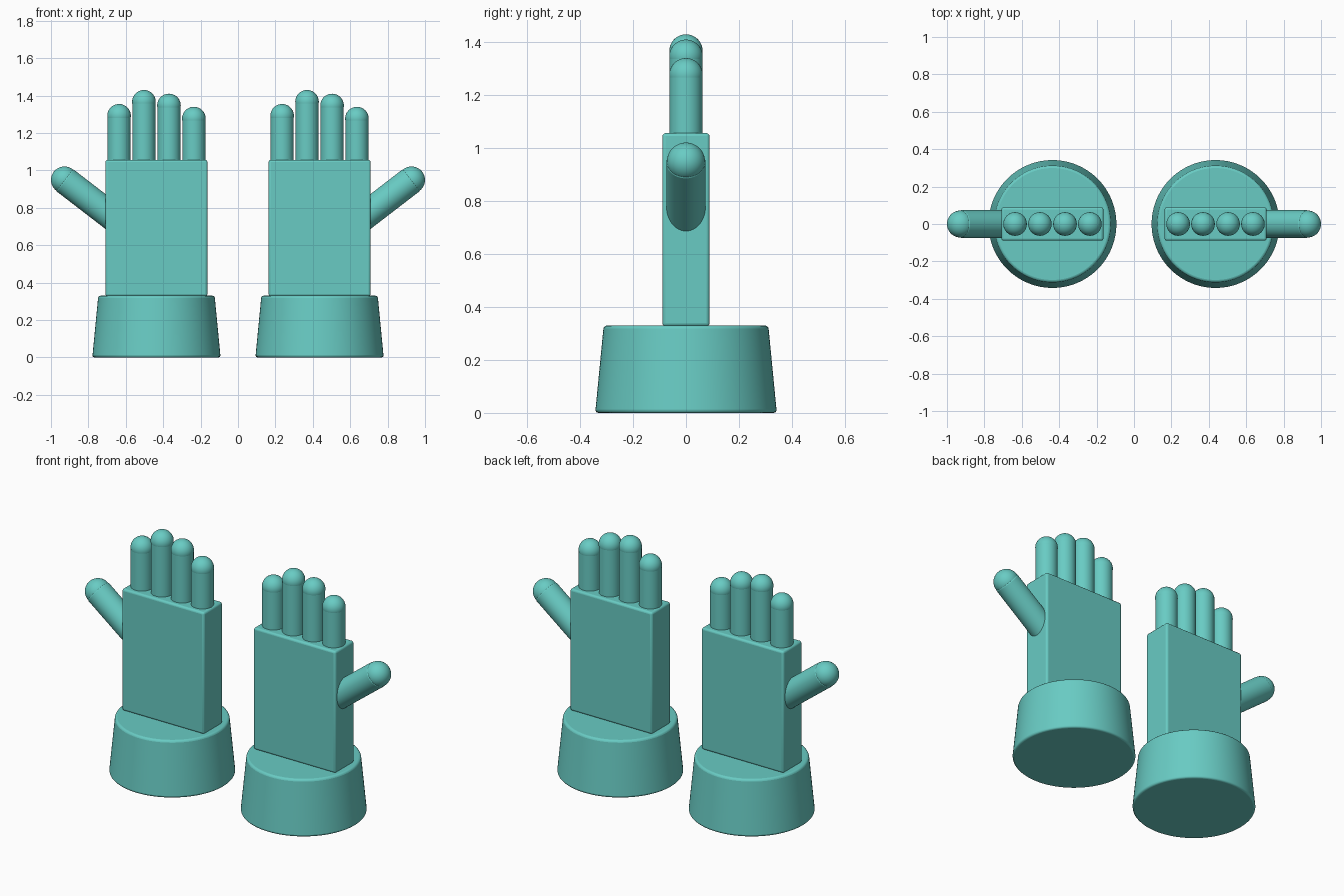
import bpy, math
from mathutils import Vector

if "Cube" in bpy.data.objects:
    bpy.data.objects.remove(bpy.data.objects["Cube"])

teal = bpy.data.materials.new("teal")
teal.diffuse_color = (0.14, 0.6, 0.55, 1)
teal.use_nodes = True
teal.node_tree.nodes["Principled BSDF"].inputs["Base Color"].default_value = teal.diffuse_color


def finish(name, bevel=0.0):
    ob = bpy.context.object
    ob.name = name
    ob.data.materials.append(teal)
    if bevel:
        bpy.ops.object.transform_apply(location=False, rotation=False, scale=True)
        m = ob.modifiers.new("soft_edges", 'BEVEL')
        m.width = bevel
        m.segments = 3
        m.limit_method = 'ANGLE'
        m.angle_limit = math.radians(40)
    bpy.ops.object.shade_smooth_by_angle(angle=math.radians(40))
    return ob


def rod(name, a, b, r, tip_r):
    """Cylinder from a to b with a ball on the end at b."""
    a, b = Vector(a), Vector(b)
    d = b - a
    bpy.ops.mesh.primitive_cylinder_add(vertices=48, radius=r, depth=d.length, location=(a + b) / 2,
                                        rotation=d.to_track_quat('Z', 'Y').to_euler())
    finish(name, 0.008)
    bpy.ops.mesh.primitive_uv_sphere_add(segments=48, ring_count=24, radius=tip_r, location=b)
    finish(name + "_tip")


# finger names, offset from palm centre, top height
fingers = [("outer_finger_a", -0.2, 1.355), ("middle_finger_a", -0.067, 1.43),
           ("middle_finger_b", 0.067, 1.41), ("outer_finger_b", 0.2, 1.34)]

for side, s in (("left", -1), ("right", 1)):
    cx = 0.436 * s
    # tapered cuff
    bpy.ops.mesh.primitive_cone_add(vertices=96, radius1=0.343, radius2=0.311, depth=0.33,
                                    location=(cx, 0, 0.165))
    finish(side + "_cuff", 0.012)
    # flat palm
    bpy.ops.mesh.primitive_cube_add(size=1, location=(cx, 0, 0.692))
    bpy.context.object.scale = (0.545, 0.178, 0.73)
    finish(side + "_palm", 0.012)
    # four fingers, same order on both hands
    for name, dx, top in fingers:
        rod(f"{side}_{name}", (cx + dx, 0, 1.04), (cx + dx, 0, top - 0.063), 0.062, 0.063)
    # thumb points outwards
    rod(side + "_thumb", (0.62 * s, 0, 0.712), (0.928 * s, 0, 0.949), 0.074, 0.072)
